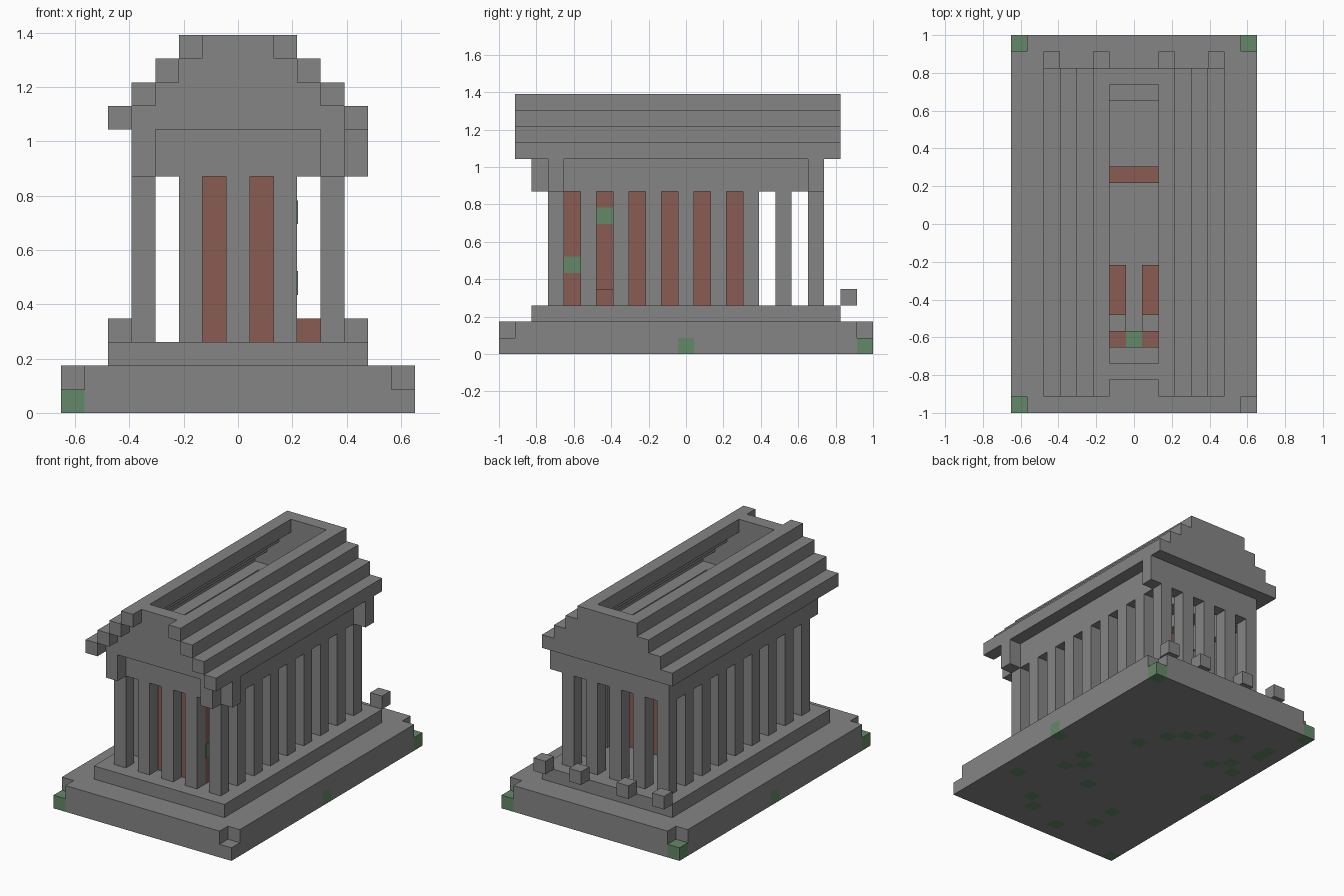
import bpy, bmesh
from mathutils import Matrix, Vector

cube = bpy.data.objects.get("Cube")
if cube:
    bpy.data.objects.remove(cube, do_unlink=True)

U = 2 / 23           # one building block
NX, NY = 15, 23      # footprint in blocks


def material(name, colour):
    m = bpy.data.materials.new(name)
    m.use_nodes = True
    m.diffuse_color = (*colour, 1)
    m.node_tree.nodes["Principled BSDF"].inputs["Base Color"].default_value = (*colour, 1)
    return m


STONE = material("grey stone", (0.235, 0.235, 0.235))
BRICK = material("red brick", (0.25, 0.107, 0.084))
MOSS = material("green moss", (0.127, 0.25, 0.138))


def world(i, j, k):
    return Vector(((i - NX / 2) * U, (j - NY / 2) * U, k * U))


def add_box(bm, lo, hi):
    a, b = world(*lo), world(*hi)
    mat = Matrix.Translation((a + b) / 2) @ Matrix.Diagonal((*(b - a), 1))
    bmesh.ops.create_cube(bm, size=1, matrix=mat)


def finish(name, bm, *mats):
    mesh = bpy.data.meshes.new(name)
    bm.to_mesh(mesh)
    bm.free()
    for m in mats:
        mesh.materials.append(m)
    obj = bpy.data.objects.new(name, mesh)
    bpy.context.collection.objects.link(obj)
    return obj


def part(name, mat, boxes):
    """One object made of boxes, each given by two corners in blocks."""
    bm = bmesh.new()
    for lo, hi in boxes:
        add_box(bm, lo, hi)
    return finish(name, bm, mat)


def block(i, j, k, height=1):
    return (i, j, k), (i + 1, j + 1, k + height)


# Foundation, cut into blocks so that some can be mossy
moss_cells = {(0, 0), (0, 22), (14, 22), (0, 11), (14, 11), (13, 5), (10, 3),
              (9, 2), (6, 1), (11, 8), (11, 10), (10, 9), (8, 7), (4, 3),
              (4, 5), (9, 14), (8, 16), (7, 17), (6, 18), (4, 19), (3, 15),
              (2, 16), (1, 15), (1, 18), (1, 19)}
bm = bmesh.new()
add_box(bm, (0, 0, 0), (NX, NY, 1))
for axis, count in ((0, NX), (1, NY)):
    for n in range(1, count):
        spot = [0, 0, 0]
        spot[axis] = n
        normal = Vector((axis == 0, axis == 1, 0))
        bmesh.ops.bisect_plane(bm, geom=bm.verts[:] + bm.edges[:] + bm.faces[:],
                               plane_co=world(*spot), plane_no=normal)
bm.normal_update()
for f in bm.faces:
    c = f.calc_center_median() - f.normal * U / 4
    cell = (int(c.x / U + NX / 2), int(c.y / U + NY / 2))
    f.material_index = int(cell in moss_cells)
finish("foundation", bm, STONE, MOSS)

# Upper foundation course with missing corner blocks, then the top step
part("foundation_upper_course", STONE,
     [((1, 0, 1), (14, 1, 2)), ((0, 1, 1), (15, 22, 2)), ((1, 22, 1), (14, 23, 2))])
part("top_step", STONE, [((2, 2, 2), (13, 21, 3))])

# Colonnade around all four sides
spots = {(i, j) for i in range(3, 12, 2) for j in (3, 19)}
spots |= {(i, j) for i in (3, 11) for j in range(3, 20, 2)}
part("columns", STONE, [block(i, j, 3, 7) for i, j in sorted(spots)])

# Inner chamber
part("chamber_walls", BRICK,
     [((5, 4, 3), (6, 15, 10)), ((9, 4, 3), (10, 15, 10)),
      ((6, 4, 3), (9, 5, 10)), ((6, 14, 3), (9, 15, 10))])
part("chamber_benches", BRICK, [((i, 6, 3), (i + 1, 9, 4)) for i in (6, 8)])
part("chamber_pedestals", STONE, [block(i, 5, 3, 2) for i in (6, 8)])
T = 0.05
part("wall_moss", MOSS,
     [((10, 4, 5), (10 + T, 5, 6)), ((10, 6, 8), (10 + T, 7, 9)),
      ((7, 4, 10), (8, 5, 10 + T))])

# Beam ring and the surviving corner blocks
part("beams", STONE,
     [((3, 3, 10), (12, 4, 12)), ((3, 19, 10), (12, 20, 12)),
      ((3, 4, 10), (4, 19, 12)), ((11, 4, 10), (12, 19, 12))])
part("beam_corner_blocks", STONE,
     [block(i, j, 10, 2) for i, j in ((3, 2), (11, 2), (12, 3), (12, 19))])

# Stepped roof shell, open along the ridge, and the two gables
slopes, gables = [], []
for n in range(4):
    k = 12 + n
    for i in (2 + n, 12 - n):
        slopes.append(((i, 1, k), (i + 1, 21, k + 1)))
    for j in (2, 20):
        gables.append(((3 + n, j, k), (12 - n, j + 1, k + 1)))
part("roof_slopes", STONE, slopes)
part("gables", STONE, gables)

# Loose blocks
part("loose_stones", STONE, [block(i, 21, 3) for i in (2, 5, 9, 12)])
part("loose_brick", BRICK, [block(10, 6, 3)])
